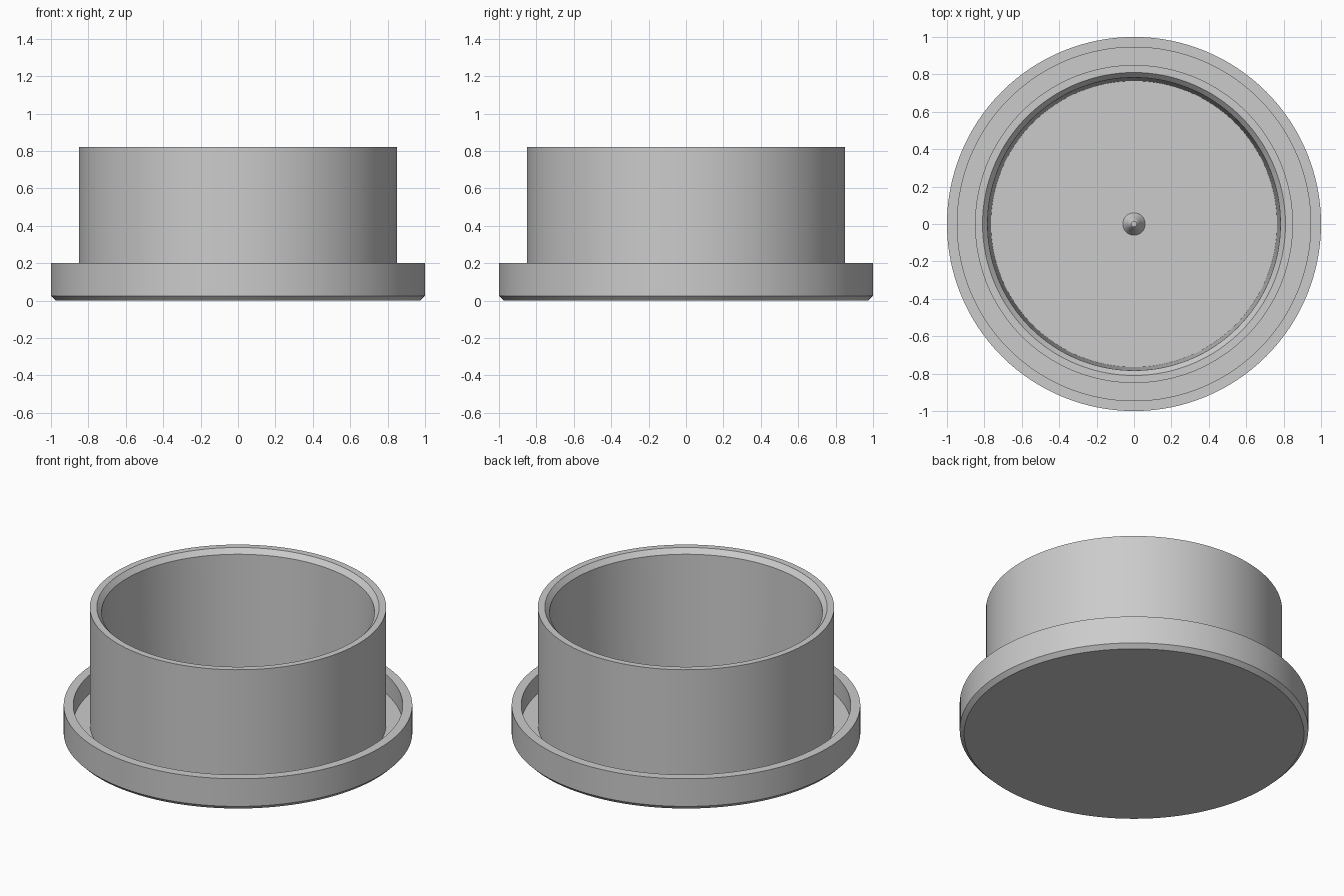
import bpy
import math

cube = bpy.data.objects.get("Cube")
if cube:
    bpy.data.objects.remove(cube, do_unlink=True)

# Single plain grey
grey = bpy.data.materials.new("plain grey")
grey.use_nodes = True
colour = (0.6, 0.6, 0.6, 1)
grey.diffuse_color = colour
grey.node_tree.nodes["Principled BSDF"].inputs["Base Color"].default_value = colour


def lathe(name, profile, segments):
    """Spin (radius, height) points around z and cap both ends."""
    verts = []
    for r, z in profile:
        for i in range(segments):
            a = math.tau * i / segments
            verts.append((r * math.cos(a), r * math.sin(a), z))
    faces = []
    for k in range(len(profile) - 1):
        for i in range(segments):
            j = (i + 1) % segments
            low, high = k * segments, (k + 1) * segments
            faces.append((low + i, low + j, high + j, high + i))
    faces.append(tuple(reversed(range(segments))))
    last = (len(profile) - 1) * segments
    faces.append(tuple(range(last, last + segments)))
    mesh = bpy.data.meshes.new(name)
    mesh.from_pydata(verts, [], faces)
    mesh.materials.append(grey)
    obj = bpy.data.objects.new(name, mesh)
    bpy.context.collection.objects.link(obj)
    bpy.ops.object.select_all(action="DESELECT")
    obj.select_set(True)
    bpy.context.view_layer.objects.active = obj
    bpy.ops.object.shade_smooth_by_angle(angle=math.radians(25))
    return obj


floor = 0.08

# Cap: chamfered flange with a ring groove, and a hollow sleeve with a bevelled mouth
lathe("cap_body", [
    (0.975, 0), (1, 0.025), (1, 0.2), (0.945, 0.2), (0.945, floor),
    (0.85, floor), (0.85, 0.82), (0.81, 0.82), (0.783, 0.79), (0.765, floor),
], 128)

# Small stepped nub in the middle of the cup floor
lathe("centre_nub", [
    (0.06, floor - 0.01), (0.06, floor), (0.035, floor + 0.04),
    (0.03, floor + 0.06), (0.015, floor + 0.08),
], 32)
